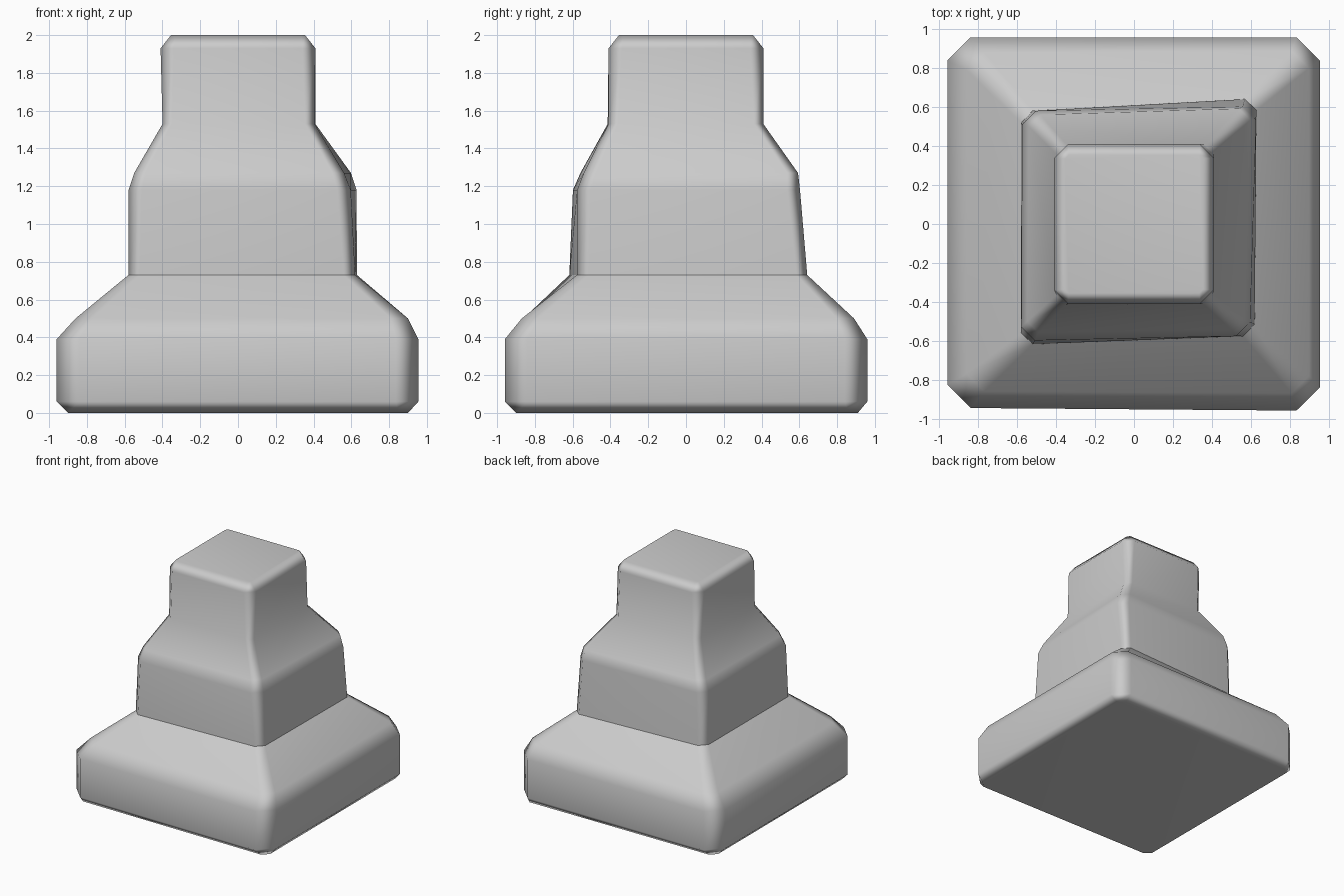
import bpy, bmesh
from mathutils import Vector

if "Cube" in bpy.data.objects:
    bpy.data.objects.remove(bpy.data.objects["Cube"])


def ring(bm, z, corners, cut):
    """Four-sided section (FL, FR, BR, BL) with cut corners."""
    pts = [Vector((x, y, z)) for x, y in corners]
    verts = []
    for i, p in enumerate(pts):
        for q in (pts[i - 1], pts[(i + 1) % 4]):
            verts.append(bm.verts.new(p + (q - p).normalized() * cut))
    return verts


def square(h):
    return [(-h, -h), (h, -h), (h, h), (-h, h)]


# Sections from the ground up: height, corners, corner cut, sharp edge
sections = [
    (0.00, [(-.90, -.89), (.90, -.90), (.90, .91), (-.90, .90)], .05, False),
    (0.06, [(-.96, -.945), (.955, -.96), (.955, .96), (-.96, .96)], .12, False),
    (0.39, [(-.96, -.945), (.955, -.96), (.955, .96), (-.96, .96)], .12, False),
    (0.50, [(-.86, -.86), (.90, -.87), (.90, .89), (-.86, .88)], .09, False),
    # seam between foot and middle tier
    (0.73, [(-.58, -.62), (.62, -.575), (.63, .645), (-.58, .58)], .06, True),
    (1.18, [(-.58, -.60), (.595, -.575), (.63, .605), (-.575, .58)], .07, False),
    (1.27, [(-.55, -.56), (.56, -.54), (.60, .595), (-.54, .56)], .06, False),
    # neck and head
    (1.53, [(-.40, -.415), (.405, -.41), (.41, .41), (-.39, .40)], .05, False),
    (1.93, square(.41), .07, False),
    (2.00, square(.355), .02, False),
]

bm = bmesh.new()
rings = [ring(bm, z, c, cut) for z, c, cut, _ in sections]
for a, b in zip(rings, rings[1:]):
    for i in range(8):
        j = (i + 1) % 8
        bm.faces.new((a[i], a[j], b[j], b[i]))
bm.faces.new(rings[0][::-1])
bm.faces.new(rings[-1])

# Smooth shading with a crease at the seam
for f in bm.faces:
    f.smooth = True
for r, s in zip(rings, sections):
    if s[3]:
        for i in range(8):
            bm.edges.get((r[i], r[(i + 1) % 8])).smooth = False
bmesh.ops.recalc_face_normals(bm, faces=bm.faces[:])

mesh = bpy.data.meshes.new("stepped_pedestal")
bm.to_mesh(mesh)
bm.free()
obj = bpy.data.objects.new("stepped_pedestal", mesh)
bpy.context.collection.objects.link(obj)

# Keep the broad faces flat and shade only the bevels
mod = obj.modifiers.new("flat_faces", 'WEIGHTED_NORMAL')
mod.keep_sharp = True
